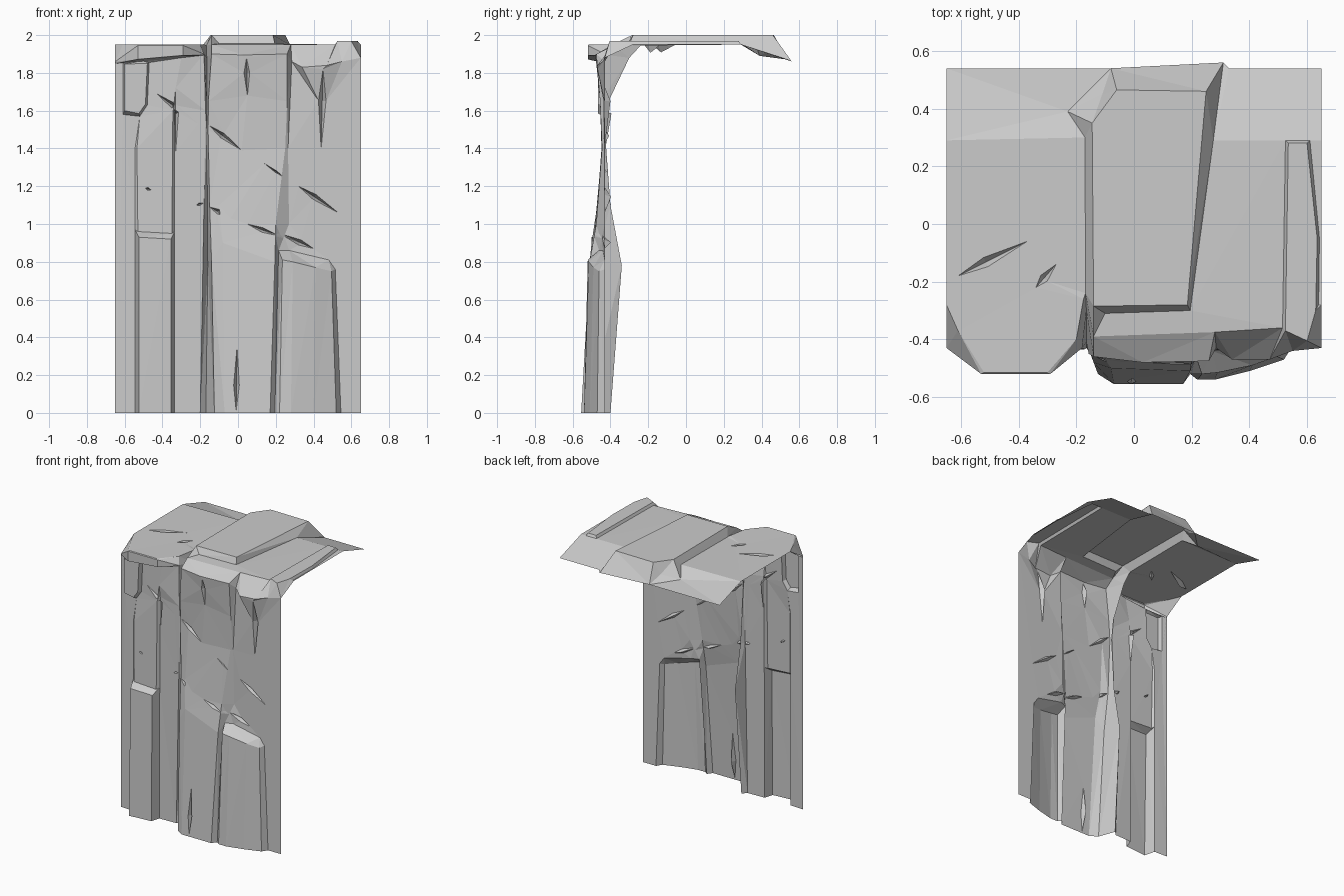
import bpy
from mathutils import Vector
from mathutils.geometry import delaunay_2d_cdt


def triangulate(lines, fallback):
    """lines: polylines of (a, b, depth); returns 2D verts, depths, triangles."""
    pts, depth, index, edges = [], [], {}, []
    for line in lines:
        ids = []
        for a, b, d in line:
            key = (round(a, 4), round(b, 4))
            if key not in index:
                index[key] = len(pts)
                pts.append(Vector(key))
                depth.append(d)
            ids.append(index[key])
        edges += [(i, j) for i, j in zip(ids, ids[1:]) if i != j]
    vs, _, faces, orig, _, _ = delaunay_2d_cdt(pts, edges, [], 1, 1e-5)
    out = []
    for v, o in zip(vs, orig):
        if o:
            out.append(depth[o[0]])
        elif fallback:
            out.append(fallback(v))
        else:
            out.append(depth[min(range(len(pts)), key=lambda i: (pts[i] - v).length)])
    return vs, out, faces


def sampler(vs, ds, faces):
    """Height lookup on a triangulated surface."""
    def sample(p):
        best, val = -1e9, 0
        for f in faces:
            a, b, c = (vs[i] for i in f[:3])
            area = (b - a).cross(c - a)
            if abs(area) < 1e-9:
                continue
            w1 = (p - a).cross(c - a) / area
            w2 = (b - a).cross(p - a) / area
            low = min(w1, w2, 1 - w1 - w2)
            if low > best:
                best = low
                val = ds[f[0]] * (1 - w1 - w2) + ds[f[1]] * w1 + ds[f[2]] * w2
        return val
    return sample


def rock(name, lines, cracks, sink, to3d):
    """Faceted surface with diamond-shaped cracks pressed in by sink."""
    sample = sampler(*triangulate(lines, None))
    lines = list(lines)
    for a1, b1, a2, b2, w in cracks:
        p, q = Vector((a1, b1)), Vector((a2, b2))
        m = p.lerp(q, 0.4)
        n = (q - p).orthogonal().normalized() * w / 2
        ring = [(v.x, v.y, sample(v)) for v in (p, m + n, q, m - n, p)]
        lines += [ring, [ring[0], (m.x, m.y, sample(m) + sink), ring[2]]]
    vs, ds, faces = triangulate(lines, sample)
    mesh = bpy.data.meshes.new(name)
    mesh.from_pydata([to3d(v, d) for v, d in zip(vs, ds)], [], faces)
    ob = bpy.data.objects.new(name, mesh)
    bpy.context.collection.objects.link(ob)


def xz(line):
    return [(x, z, y) for x, y, z in line]


# rim shared by the wall and the top (x, y, z)
rim = [(-.65, -.43, 1.86), (-.53, -.52, 1.945), (-.29, -.52, 1.945), (-.18, -.43, 1.9),
       (-.165, -.30, 1.88), (-.14, -.46, 1.9), (.03, -.48, 1.895), (.26, -.475, 1.9),
       (.285, -.43, 1.86), (.34, -.47, 1.83), (.47, -.47, 1.84), (.55, -.44, 1.86),
       (.65, -.43, 1.88)]

# wall: vertical ridges and grooves
ridges = [
    [(-.65, -.43, 0), rim[0]],
    [(-.545, -.435, 0), (-.545, -.435, .97), (-.545, -.435, 1.4)],
    [(-.525, -.515, 0), (-.525, -.50, .93), (-.53, -.45, .96), (-.535, -.445, 1.4)],
    [(-.355, -.50, 0), (-.355, -.49, .92), (-.35, -.45, .95), (-.345, -.445, 1.6)],
    [(-.335, -.435, 0), (-.335, -.43, .96), (-.335, -.43, 1.6)],
    [(-.20, -.43, 0), (-.18, -.43, 1.1), (-.172, -.435, 1.6), rim[3]],
    [(-.17, -.40, 0), (-.16, -.34, .78), (-.162, -.40, 1.1), (-.165, -.43, 1.5),
     (-.165, -.41, 1.65), rim[4]],
    [(-.125, -.52, 0), (-.14, -.48, .8), (-.15, -.45, 1.1), (-.158, -.44, 1.5),
     (-.157, -.45, 1.65), rim[5]],
    [(-.07, -.555, 0), (-.08, -.50, .9), (-.10, -.47, 1.1)],
    [(.17, -.555, 0), (.195, -.51, .8), (.2, -.475, 1.0), (.25, -.445, 1.4),
     (.26, -.455, 1.65), rim[7]],
    [(.195, -.52, 0), (.215, -.46, .86), (.27, -.43, 1.0), (.265, -.435, 1.4), rim[8]],
    [(.65, -.43, 0), rim[-1]]]

# wall: right buttress with sloping cap
cap_front = [(.235, -.52, .81), (.29, -.515, .80), (.41, -.49, .77), (.495, -.46, .75)]
buttress_feet = [(.22, -.54, 0), (.28, -.54, 0), (.40, -.51, 0), (.52, -.47, 0)]
cap_back = [(.215, -.46, .86), (.27, -.44, .86), (.48, -.43, .81), (.515, -.43, .76)]
buttress = [list(p) for p in zip(buttress_feet, cap_front)]
buttress += [cap_front, cap_back, [(.545, -.43, 0), cap_back[-1]]]

# wall: left column cap, overhanging lip and hanging chunk
details = [
    [(-.525, -.50, .93), (-.355, -.49, .92)],
    [(-.545, -.435, .97), (-.53, -.45, .96), (-.35, -.45, .95), (-.335, -.43, .96)],
    [rim[0], (-.53, -.52, 1.872), (-.29, -.52, 1.893), rim[3]],
    [(-.645, -.43, 1.85), (-.5, -.445, 1.862), (-.3, -.445, 1.88), (-.187, -.43, 1.893)],
    [(-.61, -.435, 1.85), (-.61, -.435, 1.58), (-.52, -.435, 1.57), (-.48, -.435, 1.63),
     (-.47, -.435, 1.855)],
    [(-.60, -.465, 1.847), (-.60, -.465, 1.60), (-.525, -.465, 1.585), (-.49, -.465, 1.635),
     (-.48, -.465, 1.85)]]
wall = ridges + buttress + details
feet = sorted({p for line in wall for p in line if p[2] == 0})
wall_cracks = [
    (-.43, 1.69, -.21, 1.53, .03), (-.15, 1.52, .02, 1.39, .03), (.24, 1.25, .14, 1.32, .01),
    (.32, 1.2, .53, 1.06, .03), (.05, 1.0, .25, .92, .025), (.4, .87, .22, .95, .03),
    (-.15, 1.09, -.04, 1.03, .025), (-.33, 1.72, -.33, 1.38, .03), (.045, 1.88, .05, 1.68, .03),
    (-.01, .01, -.005, .35, .03), (.45, 1.82, .44, 1.4, .04), (-.22, 1.1, -.185, 1.11, .015),
    (-.49, 1.19, -.46, 1.18, .015)]
rock("cliff_face", [xz(l) for l in wall + [rim, feet]], wall_cracks, .035,
     lambda v, d: (v.x, d, v.y))


def flat(z, *points):
    return [(x, y, z) for x, y in points]


# top: outer border with the drooping back edge
border = [rim[0], (-.65, -.28, 1.95), (-.65, .29, 1.95), (-.65, .54, 1.87), (-.08, .54, 1.87),
          (.31, .56, 1.86), (.33, .54, 1.87), (.65, .54, 1.87), (.65, .29, 1.95),
          (.65, -.28, 1.95), rim[-1]]
# top: raised middle slab and its base line
slab = flat(2.0, (-.14, -.285), (-.145, .35), (-.06, .465), (.25, .46), (.185, -.28), (-.14, -.285))
slab_base = [(.31, .56, 1.86), (.275, .29, 1.95), (.195, -.30, 1.955), (-.10, -.31, 1.955),
             (-.168, -.24, 1.945), (-.17, .30, 1.95), (-.23, .39, 1.89), (-.11, .45, 1.92),
             (-.08, .54, 1.87)]
# top: narrow raised strip on the right
strip = flat(1.968, (.535, .28), (.60, .28), (.635, -.05), (.63, -.30), (.60, -.405),
             (.525, -.37), (.535, .28))
strip_base = flat(1.95, (.525, .29), (.61, .29), (.643, -.05), (.64, -.28))
# top: front bevels and the fold before the back droop
folds = [flat(1.95, (-.65, -.28), (-.61, -.37), (-.52, -.515), (-.30, -.515), (-.20, -.40),
              (-.175, -.26)),
         flat(1.95, (-.168, -.24), (-.14, -.39), (.28, -.375), (.515, -.36), (.525, .29)),
         flat(1.95, (-.65, .29), (-.17, .30)),
         flat(1.95, (.275, .29), (.525, .29)), flat(1.95, (.61, .29), (.65, .29)),
         [rim[4], (-.168, -.24, 1.945)]]
rock("cliff_top", [rim, border, slab, slab_base, strip, strip_base] + folds,
     [(-.61, -.18, -.37, -.06, .035), (-.34, -.22, -.27, -.14, .03)], -.04,
     lambda v, d: (v.x, v.y, d))
